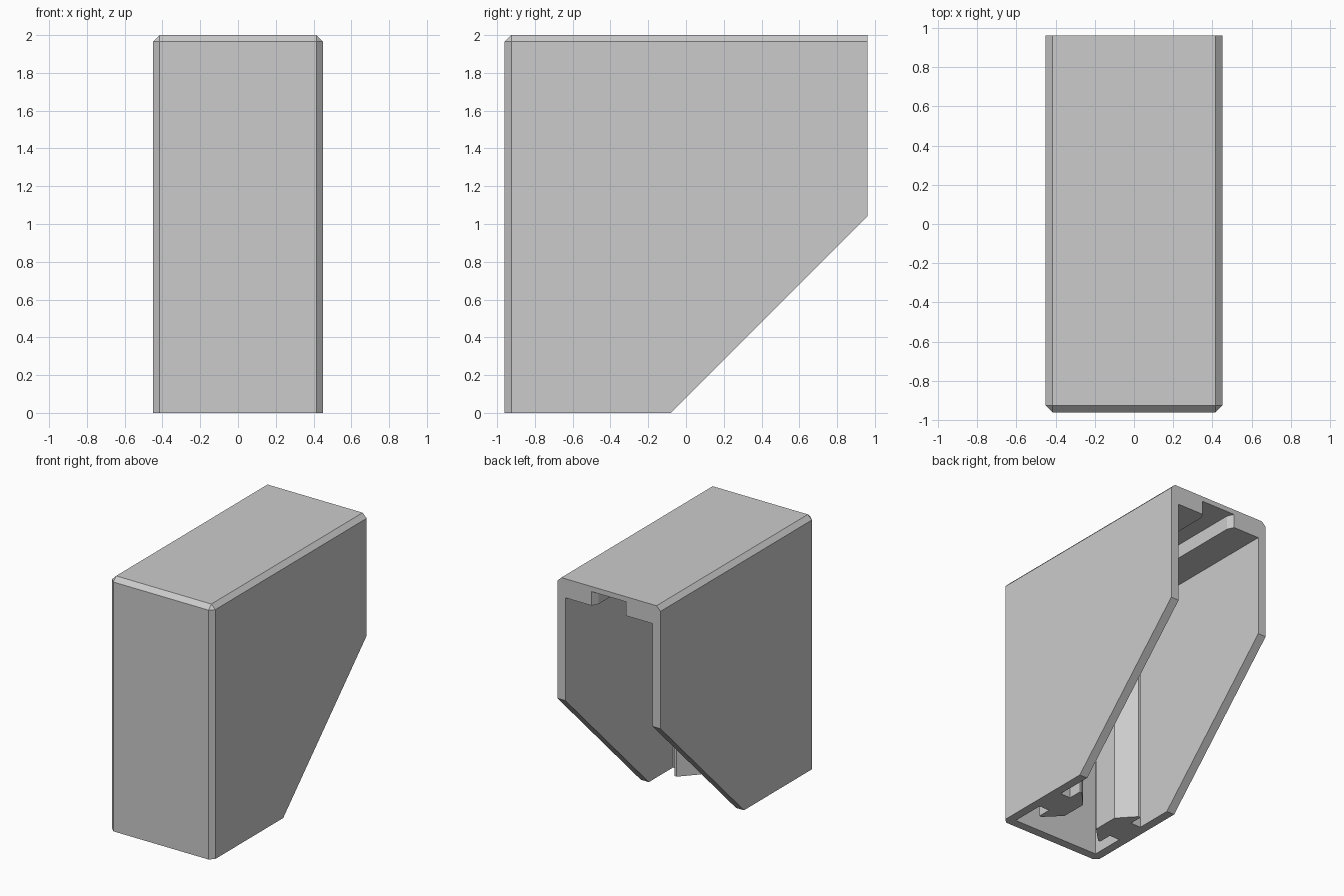
import bpy
import bmesh

cube = bpy.data.objects.get("Cube")
if cube:
    bpy.data.objects.remove(cube)

HALF_W, DEPTH, HEIGHT = 0.45, 0.96, 2.0
WALL, CHAMFER = 0.07, 0.035
INNER_X, INNER_FRONT, CEILING = HALF_W - WALL, -DEPTH + WALL, 1.85

grey = bpy.data.materials.new("light grey")
grey.use_nodes = True
grey.diffuse_color = (0.6, 0.6, 0.6, 1)
grey.node_tree.nodes["Principled BSDF"].inputs["Base Color"].default_value = (0.6, 0.6, 0.6, 1)


def prism(name, outline, offset, bevel_rule=None):
    """Extrude a flat outline of 3D points by an offset; chamfer edges chosen by a rule."""
    bm = bmesh.new()
    face = bm.faces.new([bm.verts.new(p) for p in outline])
    grown = bmesh.ops.extrude_face_region(bm, geom=[face])["geom"]
    moved = [v for v in grown if isinstance(v, bmesh.types.BMVert)]
    bmesh.ops.translate(bm, verts=moved, vec=offset)
    bmesh.ops.recalc_face_normals(bm, faces=bm.faces[:])
    if bevel_rule:
        edges = [e for e in bm.edges if bevel_rule(e)]
        bmesh.ops.bevel(bm, geom=edges, offset=CHAMFER, segments=1,
                        affect="EDGES", clamp_overlap=True)
    mesh = bpy.data.meshes.new(name)
    bm.to_mesh(mesh)
    bm.free()
    mesh.materials.append(grey)
    obj = bpy.data.objects.new(name, mesh)
    bpy.context.collection.objects.link(obj)
    return obj


def cut(target, cutter):
    """Subtract a cutter, apply the result and remove the cutter."""
    cutter.hide_render = True
    mod = target.modifiers.new("cut", "BOOLEAN")
    mod.operation = "DIFFERENCE"
    mod.solver = "EXACT"
    mod.object = cutter
    bpy.context.view_layer.objects.active = target
    bpy.ops.object.modifier_apply(modifier=mod.name)
    bpy.data.objects.remove(cutter)


def mirrored(half):
    return half + [(-x, y) for x, y in reversed(half)]


def top_or_front_edge(edge):
    """Edges of the top and front, except the rear and bottom ones."""
    a, b = (v.co for v in edge.verts)
    on_top = min(a.z, b.z) > HEIGHT - 0.01
    on_front = max(a.y, b.y) < -DEPTH + 0.01
    on_rear = min(a.y, b.y) > DEPTH - 0.01
    on_bottom = max(a.z, b.z) < 0.01
    return (on_top or on_front) and not on_rear and not on_bottom


# Outer cover with a sloped lower rear
side = [(-DEPTH, 0), (-0.08, 0), (DEPTH, 1.04), (DEPTH, HEIGHT), (-DEPTH, HEIGHT)]
cover = prism("cover_shell", [(-HALF_W, y, z) for y, z in side],
              (2 * HALF_W, 0, 0), top_or_front_edge)

# Hollow inside, open at the rear and bottom
room = mirrored([(INNER_X, INNER_FRONT), (INNER_X, 1.5)])
cut(cover, prism("cavity_cutter", [(x, y, -0.5) for x, y in room], (0, 0, CEILING + 0.5)))

# Ceiling channel with a flared mouth at the rear
channel = mirrored([(0.125, INNER_FRONT), (0.125, 0.91), (0.15, DEPTH), (0.15, 1.2)])
cut(cover, prism("channel_cutter", [(x, y, 1.7) for x, y in channel], (0, 0, 0.26)))

# Upright guide rails: chamfered head on a narrow neck against each side wall
rail = [(0.38, -0.62), (0.29, -0.62), (0.29, -0.73), (0.27, -0.73), (0.15, -0.61),
        (0.15, -0.40), (0.27, -0.27), (0.29, -0.27), (0.29, -0.38), (0.38, -0.38)]
for name, sign in (("left_guide_rail", 1), ("right_guide_rail", -1)):
    prism(name, [(sign * x, y, 0) for x, y in rail], (0, 0, CEILING))
